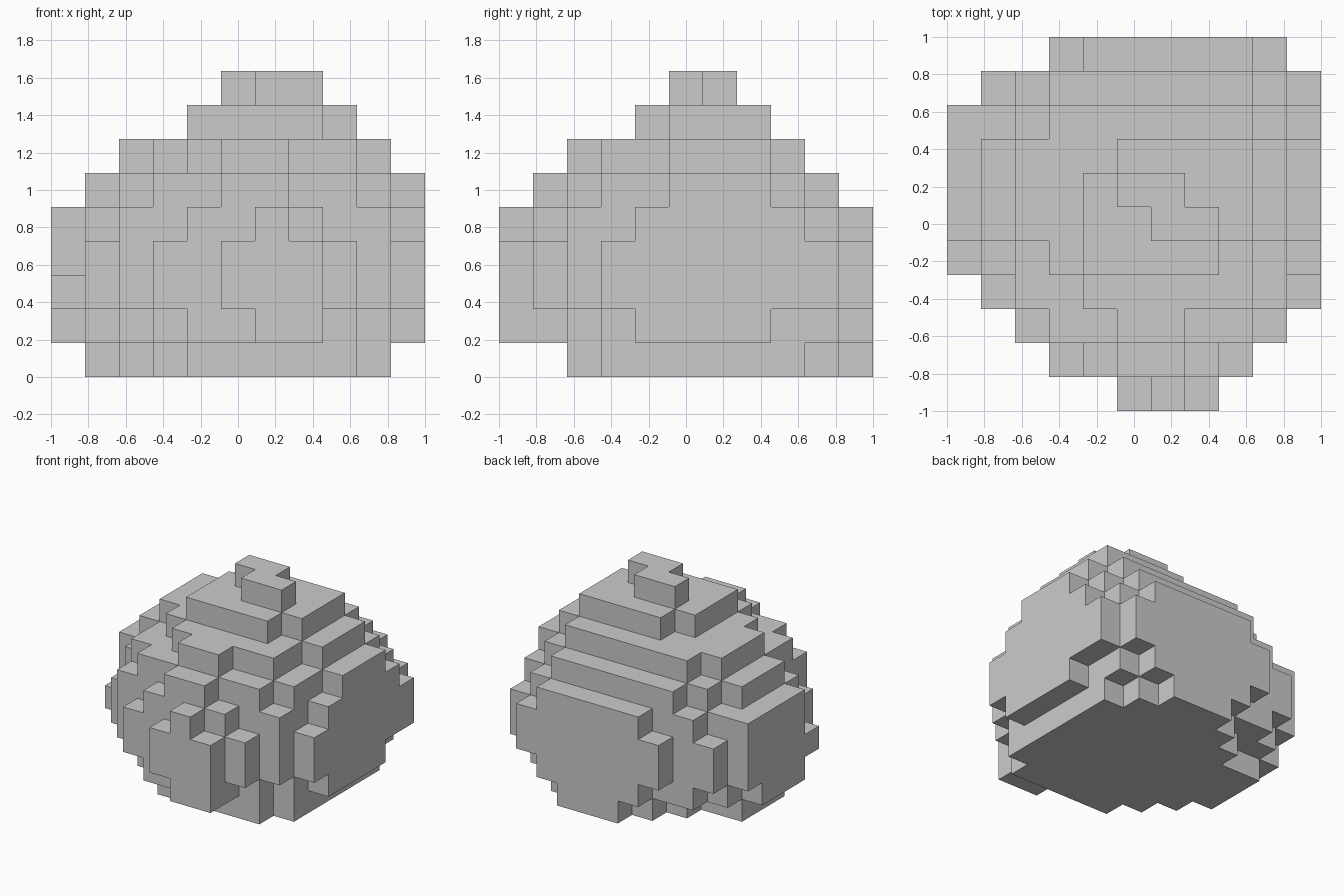
import bpy, bmesh
from mathutils import Vector

if "Cube" in bpy.data.objects:
    bpy.data.objects.remove(bpy.data.objects["Cube"])

S = 2 / 11          # cube size: the rock is 11 x 11 x 9 cubes
cells = set()


def layer(k, first_row, rows):
    """Fill layer k from the front row backwards; each row is (first, last) cube in x."""
    for j, (lo, hi) in enumerate(rows, first_row):
        cells.update((i, j, k) for i in range(lo, hi + 1))


# base on the ground
layer(0, 2, [(4, 8), (3, 9), (2, 9)] + [(1, 9)] * 3 + [(3, 9), (4, 8), (5, 7)])
# bulging middle
layer(1, 0, [(6, 7), (4, 7), (3, 8), (2, 9), (1, 10)] + [(0, 10)] * 3
      + [(1, 9), (2, 9), (4, 8)])
layer(2, 0, [(5, 7), (3, 8), (2, 9), (1, 10)] + [(0, 10)] * 5 + [(1, 10), (3, 9)])
layer(3, 0, [(5, 7), (3, 8), (2, 9), (1, 10), (1, 10)] + [(0, 10)] * 4
      + [(1, 10), (3, 9)])
layer(4, 0, [(6, 6), (4, 7), (2, 9), (2, 9), (1, 10)] + [(0, 10)] * 4
      + [(2, 9), (4, 8)])
# tapering shoulders
layer(5, 1, [(5, 6), (3, 8), (2, 9), (2, 9)] + [(1, 10)] * 3 + [(2, 9), (3, 8)])
layer(6, 2, [(5, 6), (4, 8), (3, 8)] + [(2, 9)] * 3 + [(3, 8)])
# peak
layer(7, 4, [(4, 7), (4, 8), (4, 8), (5, 8)])
layer(8, 5, [(6, 7), (5, 6)])

# skin: one square wherever a cube side is exposed
bm = bmesh.new()
corners = {}


def corner(p):
    key = tuple(int(c) for c in p)
    if key not in corners:
        corners[key] = bm.verts.new((key[0] * S - 1, key[1] * S - 1, key[2] * S))
    return corners[key]


for cell in sorted(cells):
    for axis in range(3):
        u, v = Vector((0, 0, 0)), Vector((0, 0, 0))
        u[(axis + 1) % 3] = v[(axis + 2) % 3] = 1
        for side in (0, 1):
            neighbour = list(cell)
            neighbour[axis] += 2 * side - 1
            if tuple(neighbour) in cells:
                continue
            o = Vector(cell)
            o[axis] += side
            quad = [o, o + u, o + u + v, o + v]
            bm.faces.new([corner(p) for p in (quad if side else quad[::-1])])

mesh = bpy.data.meshes.new("stepped_boulder")
bm.to_mesh(mesh)
bm.free()
boulder = bpy.data.objects.new("stepped_boulder", mesh)
bpy.context.collection.objects.link(boulder)
